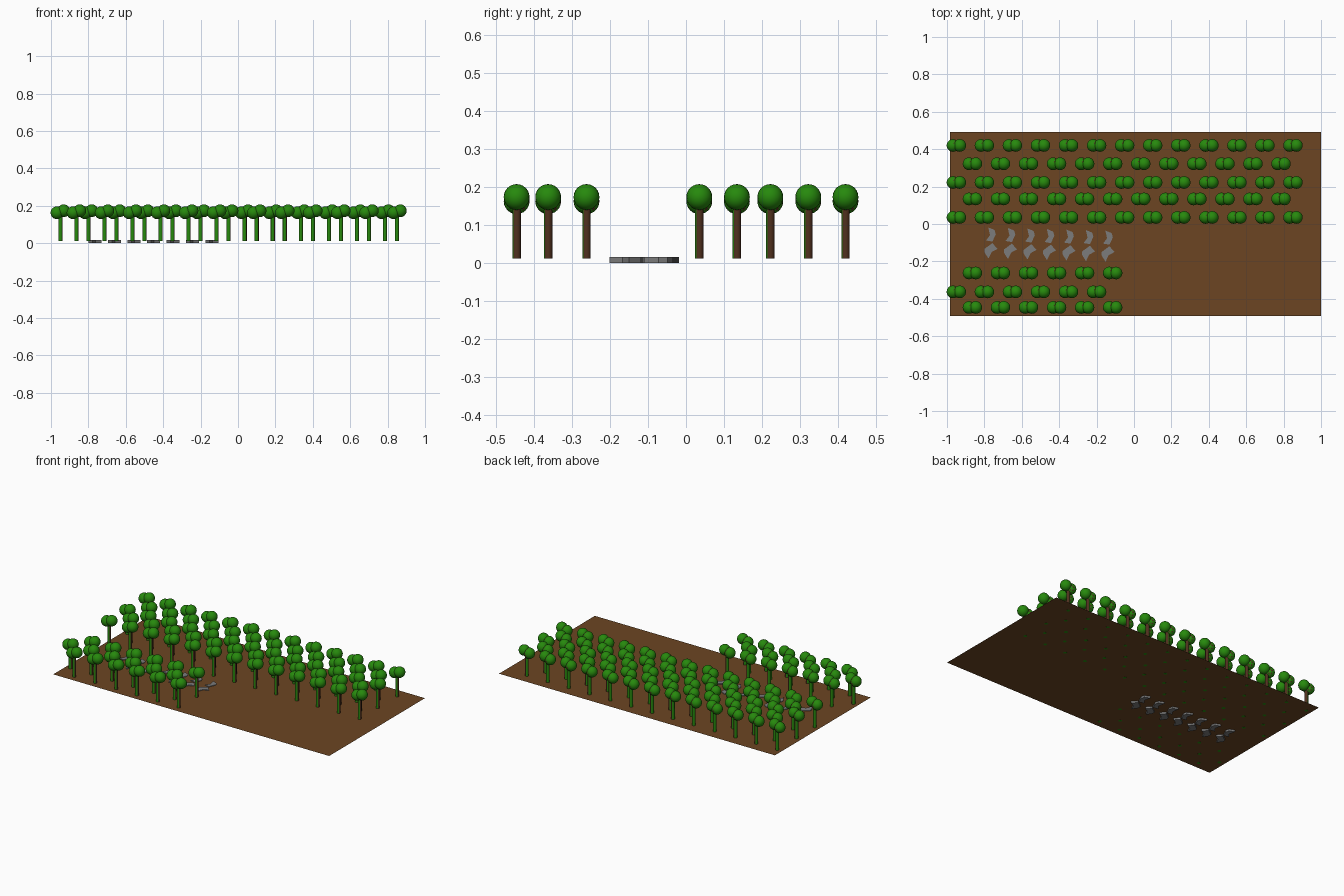
import bpy
import bmesh
from mathutils import Matrix

cube = bpy.data.objects.get("Cube")
if cube:
    bpy.data.objects.remove(cube)


def material(name, rgb):
    m = bpy.data.materials.new(name)
    m.use_nodes = True
    m.diffuse_color = (*rgb, 1)
    m.node_tree.nodes["Principled BSDF"].inputs["Base Color"].default_value = (*rgb, 1)
    return m


SOIL = material("soil brown", (0.15, 0.06, 0.016))
BARK = material("bark brown", (0.08, 0.03, 0.013))
LEAF = material("leaf green", (0.02, 0.25, 0.004))
STONE = material("stone grey", (0.2, 0.2, 0.2))
GROUND_Z = 0.012


def mesh_from(bm, name, *mats):
    me = bpy.data.meshes.new(name)
    bm.to_mesh(me)
    bm.free()
    for m in mats:
        me.materials.append(m)
    return me


def place(name, me, loc=(0, 0, 0)):
    ob = bpy.data.objects.new(name, me)
    ob.location = loc
    bpy.context.collection.objects.link(ob)
    return ob


# Ground: a thin sheet of soil
bm = bmesh.new()
bmesh.ops.create_grid(bm, x_segments=1, y_segments=1, size=0.5,
                      matrix=Matrix.Translation((0.008, 0, GROUND_Z)) @ Matrix.Diagonal((1.984, 0.984, 1, 1)))
place("ground", mesh_from(bm, "ground", SOIL))

# Tree: round trunk with two overlapping leafy balls
bm = bmesh.new()
bmesh.ops.create_cone(bm, cap_ends=True, segments=16, radius1=0.011, radius2=0.011, depth=0.13,
                      matrix=Matrix.Translation((0, 0, 0.065)))
trunk_faces = len(bm.faces)
for x, z in ((-0.018, 0.151), (0.018, 0.162)):
    bmesh.ops.create_uvsphere(bm, u_segments=20, v_segments=12, radius=0.034,
                              matrix=Matrix.Translation((x, 0, z)))
bm.faces.ensure_lookup_table()
for i, f in enumerate(bm.faces):
    f.material_index = int(i >= trunk_faces)
    f.smooth = len(f.verts) <= 4
tree = mesh_from(bm, "tree", BARK, LEAF)

# Staggered rows: y, whether shifted, number of trees
rows = [(0.42, False, 13), (0.322, True, 12), (0.222, False, 13), (0.134, True, 12),
        (0.035, False, 13), (-0.262, True, 6), (-0.363, False, 6), (-0.446, True, 6)]
for r, (y, shifted, count) in enumerate(rows):
    for c in range(count):
        x = (-0.864 if shifted else -0.95) + 0.15 * c
        place(f"tree_row{r + 1}_{c + 1}", tree, (x, y, GROUND_Z - 0.0005))


# Stepping stones: two crooked slabs per step
def slab(name, outline, height=0.016):
    bm = bmesh.new()
    base = bm.faces.new([bm.verts.new((x, y, 0)) for x, y in outline])
    top = bmesh.ops.extrude_face_region(bm, geom=[base], use_keep_orig=True)["geom"]
    bmesh.ops.translate(bm, vec=(0, 0, height), verts=[v for v in top if isinstance(v, bmesh.types.BMVert)])
    bmesh.ops.recalc_face_normals(bm, faces=bm.faces)
    return mesh_from(bm, name, STONE)


upper = slab("upper_stone", [(-0.014, -0.018), (0.02, -0.032), (0.026, -0.055), (0.008, -0.094),
                             (-0.026, -0.088), (-0.005, -0.06)])
lower = slab("lower_stone", [(-0.033, -0.132), (0.008, -0.102), (0.035, -0.133), (0.004, -0.15),
                             (-0.013, -0.185), (-0.035, -0.15)])
for i in range(7):
    loc = (-0.765 + 0.1043 * i, -0.0028 * i, 0)
    place(f"upper_stone_{i + 1}", upper, loc)
    place(f"lower_stone_{i + 1}", lower, loc)
